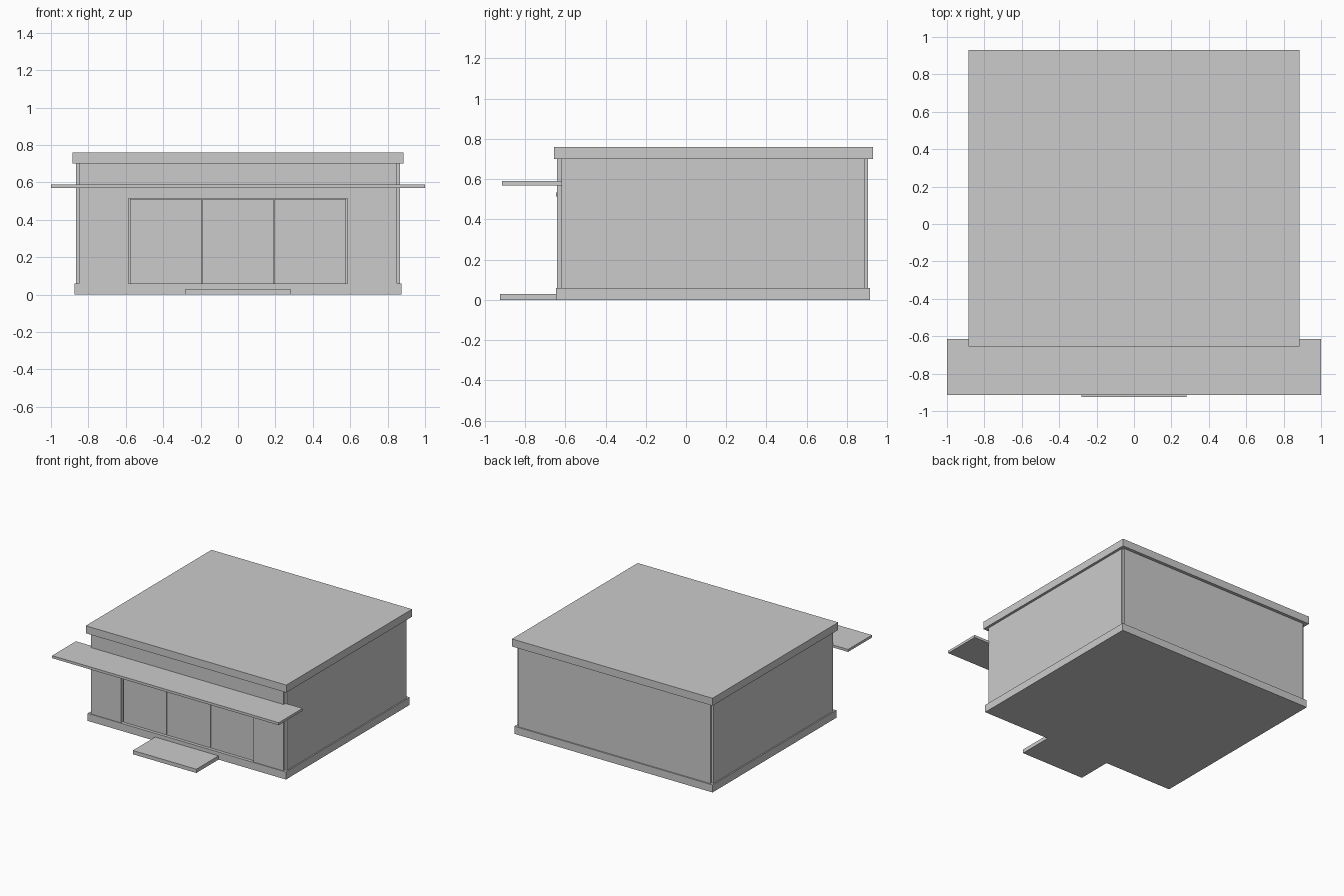
import bpy
import bmesh

if "Cube" in bpy.data.objects:
    bpy.data.objects.remove(bpy.data.objects["Cube"])

grey = bpy.data.materials.new("light_grey")
grey.diffuse_color = (0.6, 0.6, 0.6, 1)
grey.use_nodes = True
grey.node_tree.nodes["Principled BSDF"].inputs["Base Color"].default_value = grey.diffuse_color


def box(name, x, y, z):
    """Axis-aligned box from (min, max) ranges."""
    bm = bmesh.new()
    bmesh.ops.create_cube(bm, size=1)
    for v in bm.verts:
        for i, (lo, hi) in enumerate((x, y, z)):
            v.co[i] = hi if v.co[i] > 0 else lo
    mesh = bpy.data.meshes.new(name)
    bm.to_mesh(mesh)
    bm.free()
    mesh.materials.append(grey)
    obj = bpy.data.objects.new(name, mesh)
    bpy.context.collection.objects.link(obj)
    return obj


BASE, EAVE = 0.06, 0.70          # wall bottom and top
OPEN_X, OPEN_Z = 0.585, 0.515    # front opening half width and top

# Horizontal slabs
box("floor_slab", (-0.875, 0.875), (-0.645, 0.915), (0, BASE))
box("roof_slab", (-0.885, 0.885), (-0.655, 0.93), (EAVE, 0.76))
box("canopy", (-1.0, 1.0), (-0.915, -0.615), (0.57, 0.59))
box("entrance_step", (-0.28, 0.28), (-0.925, -0.645), (0, 0.03))

# Side and back walls, leaving small notches at the corners
for side, s in (("left", -1), ("right", 1)):
    box(side + "_wall", sorted((s * 0.835, s * 0.865)), (-0.62, 0.89), (BASE, EAVE))
box("back_wall", (-0.85, 0.85), (0.875, 0.905), (BASE, EAVE))

# Front wall with a wide opening cut through it
front = box("front_wall", (-0.85, 0.85), (-0.64, -0.60), (BASE, EAVE))
cutter = box("opening_cutter", (-OPEN_X, OPEN_X), (-0.8, -0.5), (0, OPEN_Z))
cutter.hide_render = True
cutter.hide_viewport = True
cut = front.modifiers.new("opening", "BOOLEAN")
cut.object = cutter
cut.operation = "DIFFERENCE"
cut.solver = "EXACT"

# Lintel strip hidden under the canopy
box("lintel", (-OPEN_X, OPEN_X), (-0.645, -0.638), (OPEN_Z, 0.533))

# Three recessed door panels with narrow gaps over a backing sheet
pitch = 1.16 / 3
for i in range(3):
    left = -0.58 + i * pitch
    box(f"door_panel_{i + 1}", (left + 0.003, left + pitch - 0.003), (-0.62, -0.606), (BASE, OPEN_Z - 0.004))
box("door_backing", (-OPEN_X, OPEN_X), (-0.606, -0.60), (BASE, OPEN_Z))
